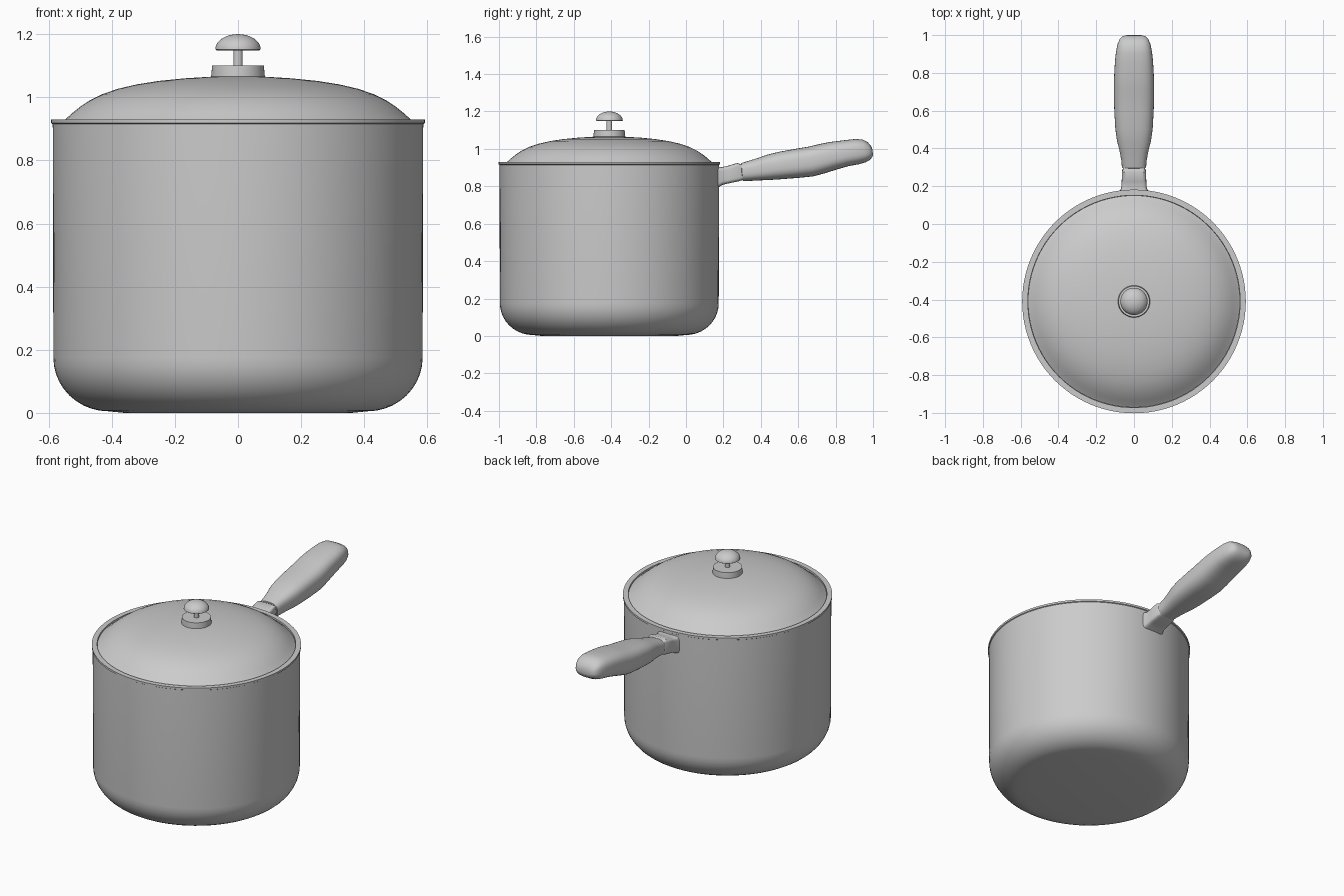
import bpy, bmesh, math

CY = -0.41  # pot axis position in y


def finish(name, bm, angle):
    bmesh.ops.remove_doubles(bm, verts=bm.verts, dist=1e-5)
    bmesh.ops.recalc_face_normals(bm, faces=bm.faces)
    me = bpy.data.meshes.new(name)
    bm.to_mesh(me)
    bm.free()
    ob = bpy.data.objects.new(name, me)
    bpy.context.collection.objects.link(ob)
    bpy.ops.object.select_all(action='DESELECT')
    ob.select_set(True)
    bpy.context.view_layer.objects.active = ob
    bpy.ops.object.shade_smooth_by_angle(angle=math.radians(angle))
    return ob


def lathe(name, profile, steps=96, angle=32):
    bm = bmesh.new()
    vs = [bm.verts.new((r, CY, z)) for r, z in profile]
    es = [bm.edges.new(p) for p in zip(vs, vs[1:])]
    bmesh.ops.spin(bm, geom=vs + es, cent=(0, CY, 0), axis=(0, 0, 1),
                   angle=2 * math.pi, steps=steps)
    return finish(name, bm, angle)


def loft(name, sections, power, n=40, angle=40):
    """Superellipse rings through (y_bottom, z_bottom, y_top, z_top, half_width)."""
    bm = bmesh.new()
    rings = []
    for y0, z0, y1, z1, w in sections:
        ring = []
        for i in range(n):
            a = 2 * math.pi * i / n
            c, s = math.cos(a), math.sin(a)
            u = math.copysign(abs(c) ** (2 / power), c)
            v = math.copysign(abs(s) ** (2 / power), s) * 0.5 + 0.5
            ring.append(bm.verts.new((w * u, y0 + (y1 - y0) * v, z0 + (z1 - z0) * v)))
        rings.append(ring)
    for a, b in zip(rings, rings[1:]):
        for i in range(n):
            j = (i + 1) % n
            bm.faces.new((a[i], a[j], b[j], b[i]))
    bm.faces.new(rings[0])
    bm.faces.new(rings[-1])
    return finish(name, bm, angle)


def corner(cr, cz, rr, rz, n=10):
    return [(cr + rr * math.sin(math.pi / 2 * i / n),
             cz - rz * math.cos(math.pi / 2 * i / n)) for i in range(n + 1)]


# Hollow pot with rounded base and thin rim lip
outer = corner(0.41, 0.175, 0.175, 0.17)
inner = corner(0.40, 0.19, 0.162, 0.16)[::-1]
lathe("pot_body", [(0, 0), (0.36, 0)] + outer +
      [(0.587, 0.915), (0.592, 0.918), (0.592, 0.93), (0.562, 0.93)] + inner + [(0, 0.03)])

# Domed lid
lathe("lid", [(0, 1.067), (0.09, 1.065), (0.17, 1.06), (0.25, 1.052), (0.32, 1.041),
              (0.38, 1.027), (0.43, 1.01), (0.47, 0.99), (0.50, 0.97), (0.525, 0.95),
              (0.545, 0.932), (0.561, 0.92), (0.55, 0.915), (0.50, 0.945),
              (0.42, 0.995), (0.30, 1.03), (0.15, 1.045), (0, 1.05)])

# Knob collar, stem and mushroom cap
lathe("knob_collar", [(0, 1.055), (0.085, 1.055), (0.085, 1.066), (0.082, 1.1), (0, 1.1)], 48)
lathe("knob_stem", [(0, 1.09), (0.015, 1.09), (0.015, 1.16), (0, 1.16)], 24)
cap = [(0.072 * math.cos(t), 1.152 + 0.048 * math.sin(t))
       for t in [math.pi / 2 * i / 10 for i in range(10)]]
lathe("knob_cap", [(0, 1.148), (0.066, 1.148)] + cap + [(0, 1.2)], 48, 45)

# Handle bracket joining the pot wall
loft("handle_bracket", [(0.15, 0.79, 0.15, 0.905, 0.078), (0.177, 0.797, 0.175, 0.905, 0.074),
                        (0.195, 0.808, 0.19, 0.902, 0.067), (0.23, 0.816, 0.225, 0.91, 0.065),
                        (0.287, 0.828, 0.275, 0.925, 0.064), (0.297, 0.832, 0.287, 0.92, 0.058),
                        (0.32, 0.84, 0.31, 0.915, 0.055)], 6)

# Sculpted grip
loft("handle_grip", [(0.302, 0.836, 0.292, 0.912, 0.055), (0.304, 0.828, 0.296, 0.924, 0.064),
                     (0.34, 0.829, 0.33, 0.935, 0.067), (0.40, 0.832, 0.38, 0.95, 0.077),
                     (0.45, 0.834, 0.43, 0.968, 0.09), (0.51, 0.838, 0.50, 0.985, 0.099),
                     (0.60, 0.845, 0.59, 1.001, 0.104), (0.68, 0.853, 0.66, 1.013, 0.107),
                     (0.74, 0.869, 0.71, 1.025, 0.107), (0.80, 0.888, 0.77, 1.037, 0.105),
                     (0.87, 0.908, 0.85, 1.047, 0.101), (0.925, 0.918, 0.905, 1.053, 0.095),
                     (0.96, 0.928, 0.945, 1.05, 0.087), (0.985, 0.942, 0.972, 1.036, 0.076),
                     (0.996, 0.957, 0.989, 1.016, 0.062), (1.0, 0.97, 0.996, 1.0, 0.045)], 2.8)
